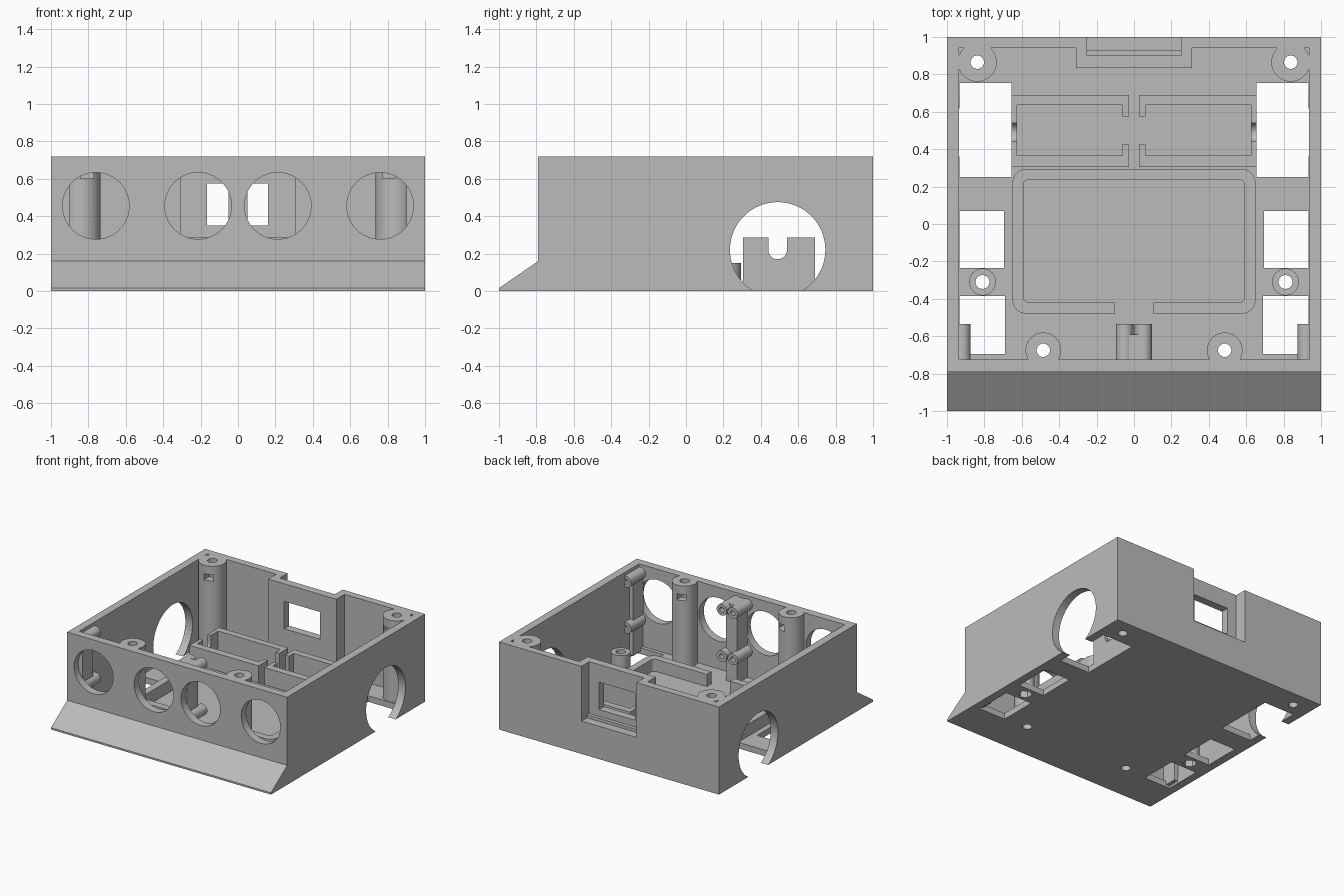
import bpy, bmesh
from math import pi
from mathutils import Matrix

if "Cube" in bpy.data.objects:
    bpy.data.objects.remove(bpy.data.objects["Cube"], do_unlink=True)

grey = bpy.data.materials.new("plain_grey")
grey.use_nodes = True
grey.diffuse_color = (0.5, 0.5, 0.5, 1)
grey.node_tree.nodes["Principled BSDF"].inputs["Base Color"].default_value = (0.5, 0.5, 0.5, 1)


def finish(name, bm):
    bmesh.ops.recalc_face_normals(bm, faces=bm.faces)
    mesh = bpy.data.meshes.new(name)
    bm.to_mesh(mesh)
    bm.free()
    mesh.materials.append(grey)
    ob = bpy.data.objects.new(name, mesh)
    bpy.context.collection.objects.link(ob)
    return ob


def box(name, x, y, z, radius=0):
    """Box from (min, max) spans, with optional rounded upright edges."""
    bm = bmesh.new()
    bmesh.ops.create_cube(bm, size=1)
    for v in bm.verts:
        v.co = [s[0] if c < 0 else s[1] for c, s in zip(v.co, (x, y, z))]
    if radius:
        upright = [e for e in bm.edges if abs(e.verts[0].co.z - e.verts[1].co.z) > 1e-4]
        bmesh.ops.bevel(bm, geom=upright, offset=radius, segments=8, profile=0.5, affect='EDGES')
    return finish(name, bm)


def rod(name, axis, centre, r, span, sides=48):
    """Cylinder along an axis; centre holds the two other coordinates."""
    bm = bmesh.new()
    bmesh.ops.create_cone(bm, cap_ends=True, segments=sides, radius1=r, radius2=r,
                          depth=span[1] - span[0])
    pos = list(centre)
    pos.insert("xyz".index(axis), sum(span) / 2)
    turn = {"x": Matrix.Rotation(pi / 2, 4, 'Y'), "y": Matrix.Rotation(pi / 2, 4, 'X'),
            "z": Matrix.Identity(4)}[axis]
    bmesh.ops.transform(bm, matrix=Matrix.Translation(pos) @ turn, verts=bm.verts)
    return finish(name, bm)


def cut(cutter, *targets):
    """Subtract the cutter from each target, then remove it."""
    for ob in targets:
        mod = ob.modifiers.new("cut", 'BOOLEAN')
        mod.operation, mod.solver, mod.object = 'DIFFERENCE', 'EXACT', cutter
        bpy.context.view_layer.objects.active = ob
        bpy.ops.object.modifier_apply(modifier=mod.name)
    bpy.data.objects.remove(cutter, do_unlink=True)


def span(a, b, s):
    return tuple(sorted((a * s, b * s)))


parts = []
FLOOR, TOP, SUNK = 0.05, 0.72, 0.02

# Case shell with the sloped front skirt
bm = bmesh.new()
profile = [(-1, 0), (1, 0), (1, TOP), (-0.79, TOP), (-0.79, 0.16), (-1, 0.015)]
face = bm.faces.new([bm.verts.new((-1, y, z)) for y, z in profile])
side = bmesh.ops.extrude_face_region(bm, geom=[face])["geom"]
bmesh.ops.translate(bm, vec=(2, 0, 0), verts=[g for g in side if isinstance(g, bmesh.types.BMVert)])
shell = finish("case_shell", bm)
parts.append(shell)
cut(box("cavity", (-0.935, 0.935), (-0.725, 0.94), (FLOOR, 1)), shell)

# Recessed bay with a window in the back wall
bay = box("back_bay", (-0.31, 0.31), (0.835, 0.95), (SUNK, TOP))
cut(box("recess", (-0.25, 0.25), (0.9, 1.1), (0.27, 1)), shell, bay)
cut(box("window", (-0.165, 0.16), (0.7, 1.1), (0.35, 0.575)), bay)
parts += [bay, box("bay_sill", (-0.25, 0.25), (0.89, 0.93), (0.25, 0.295))]

# Round openings in the front wall
for x in (-0.76, -0.213, 0.213, 0.76):
    cut(rod("front_opening", "y", (x, 0.455), 0.178, (-0.9, -0.68), 64), shell)

for s, label in ((-1, "right"), (1, "left")):
    # Wheel opening and floor cutouts
    cut(rod("wheel_opening", "x", (0.49, 0.22), 0.255, span(0.9, 1.1, s), 64), shell)
    for inner, y in ((0.655, (0.25, 0.755)), (0.695, (-0.235, 0.07)), (0.69, (-0.695, -0.385))):
        cut(box("floor_cutout", span(inner, 0.932, s), y, (-0.1, 0.1)), shell)

    # Tall screw posts with nut slots
    for name, x, y, r, way in (("back", 0.838, 0.865, 0.104, -1), ("front", 0.485, -0.675, 0.095, 1)):
        post = rod(f"{label}_{name}_post", "z", (x * s, y), r, (SUNK, TOP))
        slot_y = tuple(sorted((y - way * 0.035, y + way * 0.2)))
        cut(box("nut_slot", span(x - 0.065, x + 0.005, s), slot_y, (0.6, 0.65)), post)
        cut(rod("screw_hole", "z", (x * s, y), 0.036, (-0.1, 1), 24), post, shell)
        parts.append(post)

    # Short post with a hexagonal nut pocket underneath
    post = rod(f"{label}_short_post", "z", (0.81 * s, -0.31), 0.072, (SUNK, 0.19))
    cut(rod("short_hole", "z", (0.81 * s, -0.31), 0.037, (-0.1, 1), 24), post, shell)
    cut(rod("hex_pocket", "z", (0.81 * s, -0.31), 0.052, (-0.1, 0.09), 6), post, shell)
    parts.append(post)

    # Motor holder with shaft notch and inner gap
    holder = box(f"{label}_motor_holder", span(0.027, 0.655, s), (0.305, 0.69), (SUNK, 0.285))
    cut(box("holder_inside", span(0.062, 0.625, s), (0.365, 0.635), (FLOOR, 1)), holder)
    cut(box("holder_gap", span(0, 0.1, s), (0.425, 0.575), (FLOOR, 1)), holder)
    cut(rod("shaft_round", "x", (0.49, 0.22), 0.05, span(0.6, 0.7, s)), holder)
    cut(box("shaft_slot", span(0.6, 0.7, s), (0.44, 0.54), (0.22, 1)), holder)
    parts.append(holder)

    # Sensor pegs on the inside of the front wall
    for place, x in (("inner", 0.05), ("outer", 0.92)):
        for level, z in (("lower", 0.27), ("upper", 0.65)):
            peg = rod(f"{label}_{place}_{level}_peg", "y", (x * s, z), 0.046, (-0.735, -0.535), 32)
            cut(rod("peg_hole", "y", (x * s, z), 0.02, (-0.65, -0.5), 16), peg)
            parts.append(peg)
    parts.append(box(f"{label}_peg_rib", span(0.9, 0.945, s), (-0.735, -0.6), (SUNK, 0.66)))

parts.append(box("centre_peg_rib", (-0.05, 0.05), (-0.735, -0.59), (SUNK, 0.69)))

# Battery tray with rounded corners and a cable gap
tray = box("battery_tray", (-0.65, 0.65), (-0.48, 0.295), (SUNK, 0.15), 0.075)
cut(box("tray_inside", (-0.592, 0.592), (-0.42, 0.237), (FLOOR, 1), 0.03), tray)
cut(box("cable_gap", (-0.105, 0.105), (-0.6, -0.4), (FLOOR, 1)), tray)
parts.append(tray)

# Smooth round walls, keep sharp edges
bpy.ops.object.select_all(action='DESELECT')
for ob in parts:
    ob.select_set(True)
bpy.context.view_layer.objects.active = shell
bpy.ops.object.shade_smooth_by_angle(angle=pi / 6)
